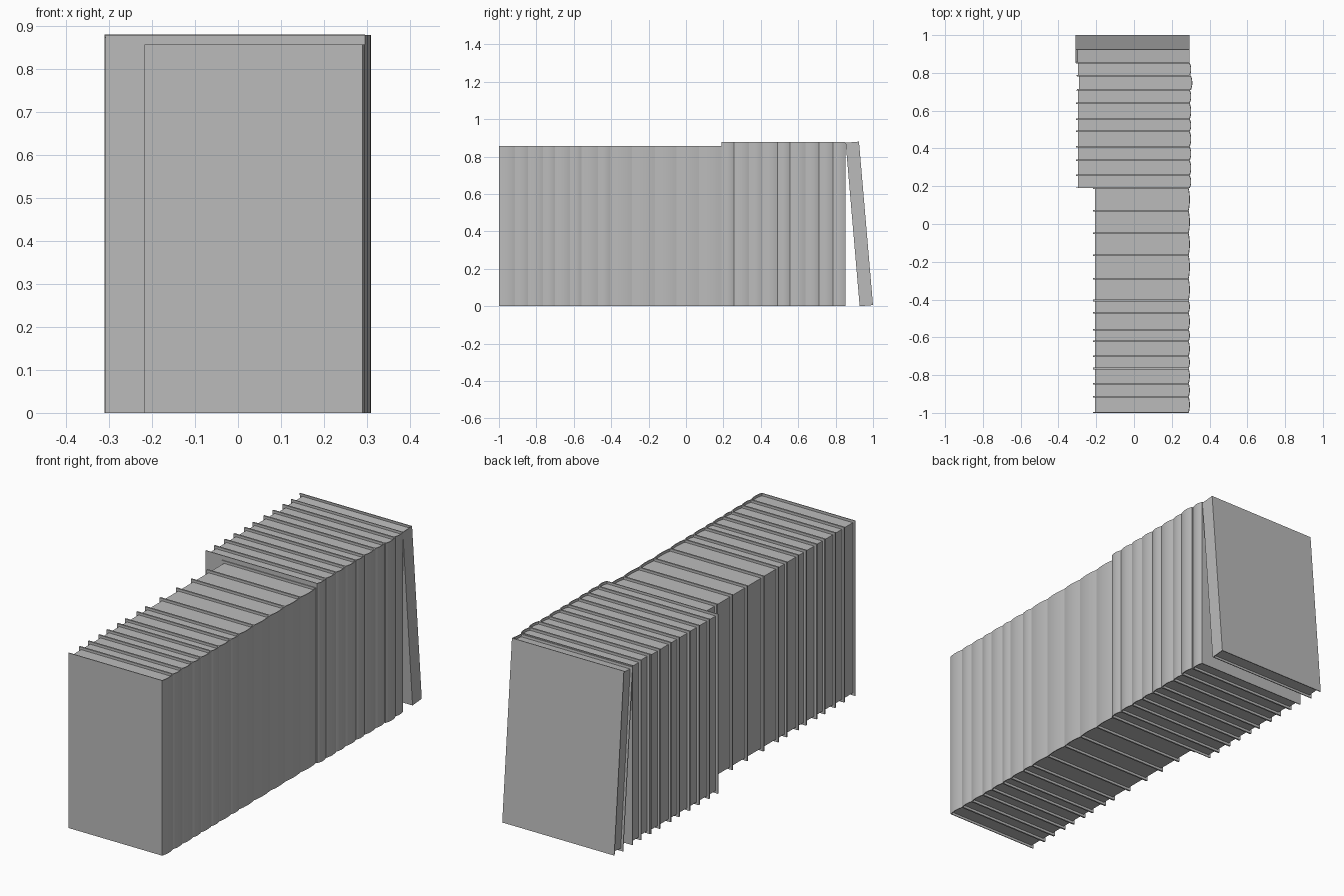
import bpy, bmesh, math

if "Cube" in bpy.data.objects:
    bpy.data.objects.remove(bpy.data.objects["Cube"])

# One plain grey for everything
grey = bpy.data.materials.new("plain_grey")
grey.use_nodes = True
COLOUR = (0.5, 0.5, 0.5, 1)
grey.diffuse_color = COLOUR
grey.node_tree.nodes["Principled BSDF"].inputs["Base Color"].default_value = COLOUR

COVER = 0.004     # board thickness
RECESS = 0.012    # how far the pages sit inside the boards


def prism(name, outline, z0, z1):
    """Extrude a flat xy outline between two heights."""
    bm = bmesh.new()
    face = bm.faces.new([bm.verts.new((x, y, z0)) for x, y in outline])
    up = bmesh.ops.extrude_face_region(bm, geom=[face])["geom"]
    bmesh.ops.translate(bm, vec=(0, 0, z1 - z0),
                        verts=[v for v in up if isinstance(v, bmesh.types.BMVert)])
    bmesh.ops.recalc_face_normals(bm, faces=bm.faces)
    mesh = bpy.data.meshes.new(name)
    bm.to_mesh(mesh)
    bm.free()
    mesh.materials.append(grey)
    obj = bpy.data.objects.new(name, mesh)
    bpy.context.collection.objects.link(obj)
    bpy.ops.object.select_all(action='DESELECT')
    bpy.context.view_layer.objects.active = obj
    obj.select_set(True)
    bpy.ops.object.shade_smooth_by_angle(angle=math.radians(30))
    return obj


def spine_curve(x, y0, y1, bulge, steps=8):
    """Rounded spine from y0 to y1, swelling towards +x."""
    if bulge == 0:
        return [(x, y0), (x, y1)]
    return [(x + bulge * (1 - (2 * i / steps - 1) ** 2), y0 + (y1 - y0) * i / steps)
            for i in range(steps + 1)]


def book(name, y0, y1, left, right, height, bulge):
    # Cover: a thin U wrapped round the pages; pages: block set inside it
    outer = spine_curve(right, y0, y1, bulge)
    inner = spine_curve(right - COVER, y0 + COVER, y1 - COVER, bulge)
    cover = prism(name + "_cover",
                  [(left, y0)] + outer + [(left, y1), (left, y1 - COVER)]
                  + inner[::-1] + [(left, y0 + COVER)], 0, height)
    page_left = left + RECESS
    pages = prism(name + "_pages",
                  [(page_left, y0 + COVER)] + inner + [(page_left, y1 - COVER)],
                  RECESS, height - RECESS)
    return cover, pages


# Front row of smaller books
small = [-1, -0.915, -0.845, -0.765, -0.70, -0.62, -0.56, -0.47, -0.405,
         -0.29, -0.165, -0.05, 0.07, 0.19]
for i, (a, b) in enumerate(zip(small, small[1:])):
    book(f"small_book_{i + 1}", a, b, -0.218, 0.290, 0.857, 0.006)

# Rear row of larger books, one standing slightly proud
large = [0.19, 0.257, 0.337, 0.41, 0.49, 0.555, 0.64, 0.71, 0.785, 0.853]
for i, (a, b) in enumerate(zip(large, large[1:])):
    shift = 0.006 if i == 7 else 0
    book(f"large_book_{i + 1}", a, b, -0.308 + shift, 0.296 + shift, 0.879, 0.007)

# Last book leaning against the row
for part in book("leaning_book", 0, 0.0715, -0.311, 0.295, 0.877, 0):
    part.location = (0, 0.9285, 0)
    part.rotation_euler.x = math.radians(4.9)
